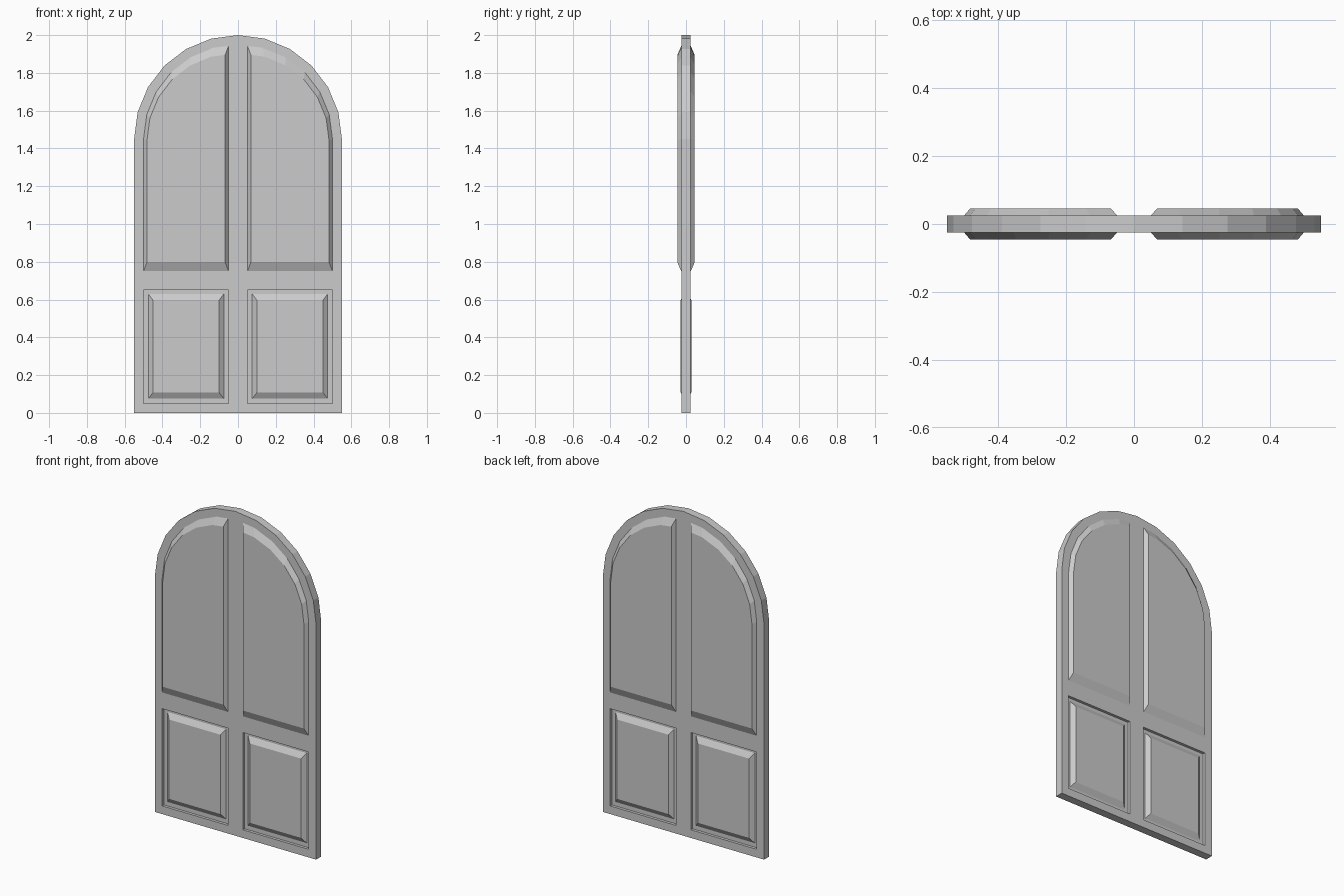
import bpy, bmesh
from math import sin, cos, pi, radians

if "Cube" in bpy.data.objects:
    bpy.data.objects.remove(bpy.data.objects["Cube"])

SPRING, T = 1.45, 0.025   # arch centre height, half thickness


def arc(r, start, end):
    """Arch points at 15 degree steps (x, z)."""
    return [(r * cos(radians(a)), SPRING + r * sin(radians(a)))
            for a in range(start, end + 1, 15)]


def rect(x0, z0, x1, z1):
    return [(x0, z0), (x1, z0), (x1, z1), (x0, z1)]


def scaled(pts, f):
    """Scale an outline about the middle of its bounding box."""
    xs, zs = [p[0] for p in pts], [p[1] for p in pts]
    cx, cz = (min(xs) + max(xs)) / 2, (min(zs) + max(zs)) / 2
    return [(cx + (x - cx) * f, cz + (z - cz) * f) for x, z in pts]


def panel(name, rings, mirror):
    """Stepped panel on both faces; rings run from outside in as (outline, y)."""
    bm = bmesh.new()
    for side in (-1, 1):
        loops = [[bm.verts.new((x * mirror, side * y, z)) for x, z in pts]
                 for pts, y in rings]
        n = len(loops[0])
        for a, b in zip(loops, loops[1:]):
            for i in range(n):
                j = (i + 1) % n
                quad = [a[i], a[j], b[j], b[i]]
                bm.faces.new(quad if side * mirror < 0 else quad[::-1])
        cap = loops[-1]
        bm.faces.new(cap if side * mirror < 0 else cap[::-1])
    me = bpy.data.meshes.new(name)
    bm.to_mesh(me)
    bm.free()
    ob = bpy.data.objects.new(name, me)
    bpy.context.collection.objects.link(ob)


# Door slab: arched outline with two rectangular openings
low = rect(0.05, 0.05, 0.5, 0.65)
outlines = [[(-0.55, 0), (0.55, 0)] + arc(0.55, 0, 180),
            low, [(-x, z) for x, z in low]]
cu = bpy.data.curves.new("door_slab", 'CURVE')
cu.dimensions, cu.fill_mode, cu.extrude = '2D', 'BOTH', T
for pts in outlines:
    sp = cu.splines.new('POLY')
    sp.points.add(len(pts) - 1)
    for p, (x, z) in zip(sp.points, pts):
        p.co = (x, z, 0, 1)
    sp.use_cyclic_u = True
slab = bpy.data.objects.new("door_slab", cu)
bpy.context.collection.objects.link(slab)
slab.rotation_euler.x = pi / 2
bpy.context.view_layer.objects.active = slab
slab.select_set(True)
bpy.ops.object.convert(target='MESH')
bpy.ops.object.shade_flat()

# Raised upper panel outline, following the arch
high = [(0.05, 0.75), (0.5, 0.75)] + arc(0.5, 0, 75) + [(0.05, 1.943)]

for side, m in (("right", 1), ("left", -1)):
    panel("upper_panel_" + side, [(high, T), (scaled(high, 0.92), 0.046)], m)
    # Lower panels: recessed border, then a bevelled raised field
    panel("lower_panel_" + side,
          [(low, 0.008), (rect(0.075, 0.075, 0.475, 0.63), 0.008),
           (rect(0.1, 0.108, 0.45, 0.597), 0.028)], m)
